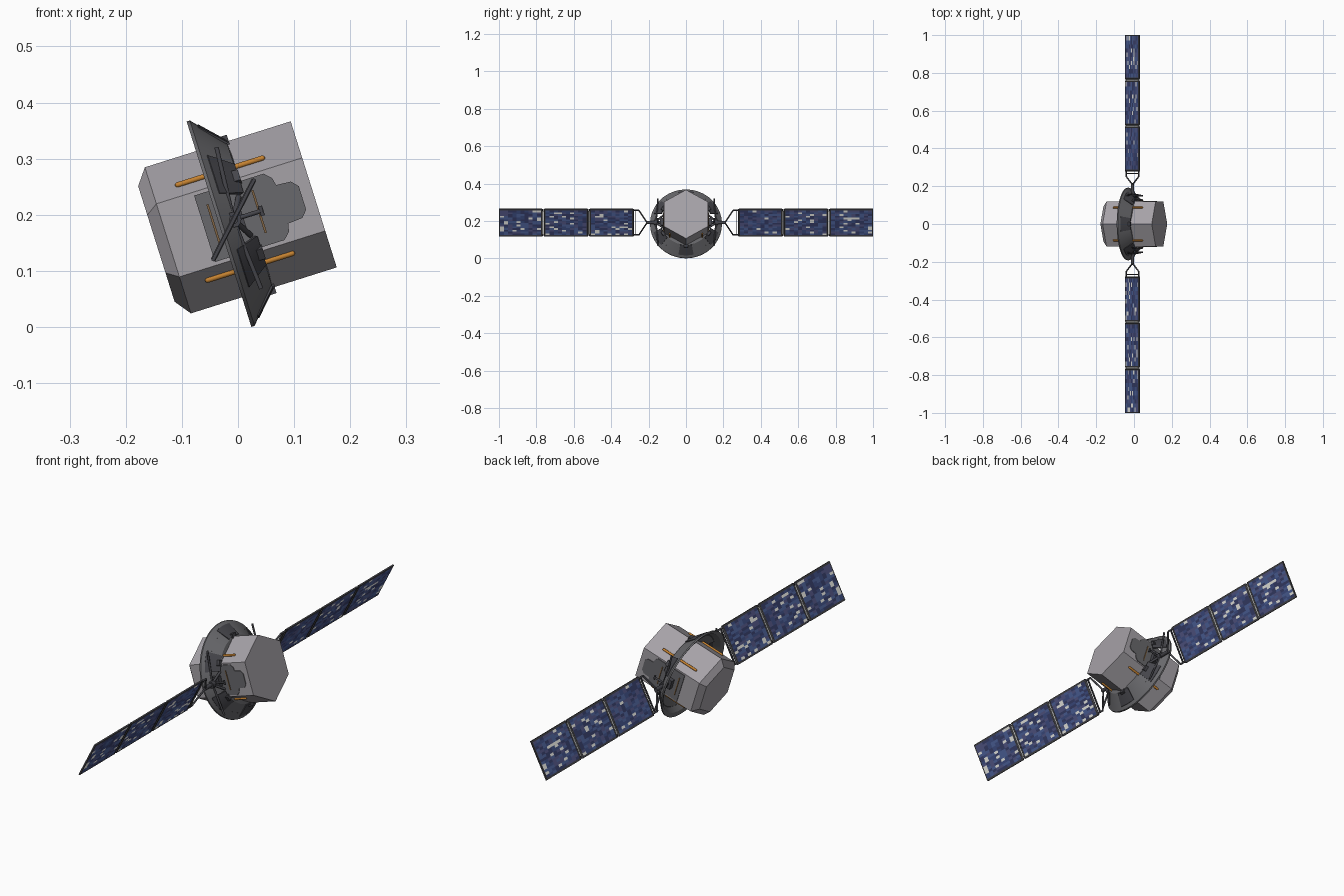
import bpy, bmesh, math, random
from mathutils import Matrix, Vector

if "Cube" in bpy.data.objects:
    bpy.data.objects.remove(bpy.data.objects["Cube"])

random.seed(4)
BODY = Matrix.Translation((-0.031, 0, 0.184)) @ Matrix.Rotation(math.radians(-17.5), 4, 'Y')
WING = Matrix.Translation((-0.008, 0, 0.191)) @ Matrix.Rotation(math.radians(27), 4, 'Y')


def material(name, rgb):
    m = bpy.data.materials.new(name)
    m.diffuse_color = (*rgb, 1)
    m.use_nodes = True
    m.node_tree.nodes["Principled BSDF"].inputs["Base Color"].default_value = m.diffuse_color
    return m


SHELL = material("shell_grey", (0.38, 0.36, 0.39))
DARK = material("dark_grey", (0.06, 0.06, 0.07))
MID = material("mid_grey", (0.14, 0.14, 0.15))
ORANGE = material("orange", (0.55, 0.22, 0.03))
BROWN = material("brown", (0.22, 0.13, 0.06))
BLUES = [material("cell_blue_%d" % i, c) for i, c in enumerate(
    [(0.05, 0.08, 0.24), (0.08, 0.13, 0.34), (0.04, 0.05, 0.15), (0.09, 0.10, 0.25)])]
CREAM = material("cream", (0.9, 0.9, 0.85))


def finish(name, bm, frame, mats, smooth=None):
    bmesh.ops.recalc_face_normals(bm, faces=bm.faces)
    me = bpy.data.meshes.new(name)
    bm.to_mesh(me)
    bm.free()
    ob = bpy.data.objects.new(name, me)
    bpy.context.collection.objects.link(ob)
    ob.matrix_world = frame
    for m in mats:
        me.materials.append(m)
    if smooth:
        me.shade_smooth()
        me.set_sharp_from_angle(angle=math.radians(smooth))
    return ob


def box(name, lo, hi, frame, mat):
    bm = bmesh.new()
    lo, hi = Vector(lo), Vector(hi)
    bmesh.ops.create_cube(bm, size=1, matrix=Matrix.Translation((lo + hi) / 2)
                          @ Matrix.Diagonal((*[abs(d) for d in hi - lo], 1)))
    return finish(name, bm, frame, [mat])


def rod(name, a, b, r, frame, mat, sides=12, rounded=False):
    bm = bmesh.new()
    a, b = Vector(a), Vector(b)
    rot = (b - a).to_track_quat('Z', 'Y').to_matrix().to_4x4()
    bmesh.ops.create_cone(bm, cap_ends=True, segments=sides, radius1=r, radius2=r,
                          depth=(b - a).length, matrix=Matrix.Translation((a + b) / 2) @ rot)
    if rounded:
        for p in (a, b):
            bmesh.ops.create_uvsphere(bm, u_segments=sides, v_segments=8, radius=r,
                                      matrix=Matrix.Translation(p) @ rot)
    return finish(name, bm, frame, [mat], 40)


def loft(bm, rings, wrap=False, caps=True):
    rings = [[bm.verts.new(p) for p in ring] for ring in rings]
    n = len(rings[0])
    for i in range(len(rings) - (0 if wrap else 1)):
        r0, r1 = rings[i], rings[(i + 1) % len(rings)]
        for j in range(n):
            bm.faces.new((r0[j], r0[(j + 1) % n], r1[(j + 1) % n], r1[j]))
    if caps and not wrap:
        bm.faces.new(rings[0])
        bm.faces.new(rings[-1])


def arc(name, profile, a0, a1, mat, steps):
    """Closed (radius, axial) profile swept around the body axis; 0 deg is +y."""
    full = a1 - a0 >= 360
    bm = bmesh.new()
    angles = [math.radians(a0 + (a1 - a0) * i / steps) for i in range(steps if full else steps + 1)]
    loft(bm, [[(s, r * math.cos(t), r * math.sin(t)) for r, s in profile] for t in angles], wrap=full)
    return finish(name, bm, BODY, [mat], 30)


# Hexagonal body with a chamfered left end
bm = bmesh.new()
loft(bm, [[(s, r * math.cos(math.radians(30 + 60 * k)), r * math.sin(math.radians(30 + 60 * k)))
           for k in range(6)] for s, r in ((-0.12, 0.108), (-0.0985, 0.1365), (0.174, 0.1365))])
finish("hexagonal_body", bm, BODY, [SHELL])

# Conical collar: full outer rim, inner skirt open at the two wing sides
arc("collar_rim", [(0.192, -0.003), (0.192, 0.003), (0.166, 0.026), (0.158, 0.026), (0.176, 0.003)],
    0, 360, MID, 64)
for i, a in enumerate((30, 210)):
    arc("collar_skirt_%d" % i, [(0.167, 0.025), (0.134, 0.054), (0.117, 0.056), (0.117, 0.048), (0.159, 0.022)],
        a, a + 120, MID, 24)

# Dark pads and brackets where the collar meets the body edges
for k in range(6):
    a = 30 + 60 * k
    arc("collar_pad_%d" % k, [(0.178, 0.010), (0.181, 0.015), (0.138, 0.056), (0.134, 0.050)],
        a - 13, a + 13, DARK, 6)
    turned = BODY @ Matrix.Rotation(math.radians(a), 4, 'X')
    box("collar_bracket_%d" % k, (0.034, 0.126, -0.011), (0.058, 0.148, 0.011), turned, DARK)

# Orange handrails on the four slanted faces
for sy in (-1, 1):
    for sz in (-1, 1):
        rod("handrail", (-0.052, sy * 0.087, sz * 0.089), (0.106, sy * 0.087, sz * 0.089),
            0.0048, BODY, ORANGE, rounded=True)

# Side parts, repeated on both wing sides
plate = [(-0.03, 0.062), (0.10, 0.062), (0.112, 0.05), (0.115, 0.036), (0.142, 0.034), (0.153, 0.022)]
plate = plate + [(s, -t) for s, t in reversed(plate)]
for sy, side in ((-1, "front"), (1, "back")):
    bm = bmesh.new()
    loft(bm, [[(s, sy * y, t) for s, t in plate] for y in (0.116, 0.121)])
    finish(side + "_side_plate", bm, BODY, [MID])
    for s in (-0.012, 0.072):
        box(side + "_plate_strip", (s - 0.002, sy * 0.12, -0.04), (s + 0.002, sy * 0.124, 0.04), BODY, BROWN)

    # Wing drive mechanism and boom
    box(side + "_drive_block", (0.006, sy * 0.118, -0.02), (0.042, sy * 0.14, 0.02), BODY, DARK)
    rod(side + "_wing_boom", (0, sy * 0.12, 0), (0, sy * 0.215, 0), 0.008, WING, DARK)
    rod(side + "_boom_collar", (0, sy * 0.155, 0), (0, sy * 0.172, 0), 0.014, WING, DARK)
    rod(side + "_drive_arm", (0.024, sy * 0.15, 0), (0.078, sy * 0.15, 0), 0.004, BODY, DARK)
    rod(side + "_drive_arm_tip", (0.076, sy * 0.15, -0.009), (0.076, sy * 0.15, 0.009), 0.004, BODY, DARK)
    for sz in (-1, 1):
        rod(side + "_drive_strut", (0.024, sy * 0.16, 0), (0.034, sy * 0.15, sz * 0.132), 0.004, BODY, DARK)
        rod(side + "_drive_foot", (0.024, sy * 0.165, 0), (0.045, sy * 0.12, sz * 0.036), 0.005, BODY, DARK)

        # Yoke legs
        rod(side + "_yoke_leg", (0, sy * 0.208, 0), (0, sy * 0.252, sz * 0.074), 0.004, WING, DARK)
        rod(side + "_yoke_side", (0, sy * 0.252, sz * 0.074), (0, sy * 0.285, sz * 0.074), 0.004, WING, DARK)
    box(side + "_yoke_bar", (-0.003, sy * 0.266, -0.074), (0.003, sy * 0.271, 0.074), WING, DARK)

    # Three solar panels: dark tray, cell mosaic on both faces, pale hinges
    for p in range(3):
        y0 = 0.283 + 0.2435 * p
        y1 = y0 + 0.23
        box("%s_panel_tray_%d" % (side, p), (-0.003, sy * y0, -0.082), (0.003, sy * y1, 0.082), WING, DARK)
        bm = bmesh.new()
        ny, nz, w, h = 10, 14, 0.218, 0.148
        for y in range(ny):
            for z in range(nz):
                m = len(BLUES) if random.random() < 0.11 else random.randrange(len(BLUES))
                for x in (-0.0036, 0.0036):
                    ys = [sy * (y0 + 0.006 + w * (y + d) / ny) for d in (0, 1)]
                    zs = [h * ((z + d) / nz - 0.5) for d in (0, 1)]
                    quad = [(x, ys[0], zs[0]), (x, ys[1], zs[0]), (x, ys[1], zs[1]), (x, ys[0], zs[1])]
                    if x * sy < 0:
                        quad.reverse()
                    bm.faces.new([bm.verts.new(v) for v in quad]).material_index = m
        bmesh.ops.remove_doubles(bm, verts=bm.verts, dist=1e-5)
        finish("%s_solar_cells_%d" % (side, p), bm, WING, BLUES + [CREAM])
        for y in ((y0, y1) if p < 2 else (y0,)):
            rod("%s_hinge_rod_%d" % (side, p), (0, sy * y, -0.08), (0, sy * y, 0.08), 0.0045, WING, DARK)
        if p < 2:
            box("%s_hinge_strip_%d" % (side, p), (-0.002, sy * y1, -0.07), (0.002, sy * (y1 + 0.0135), 0.07),
                WING, CREAM)
